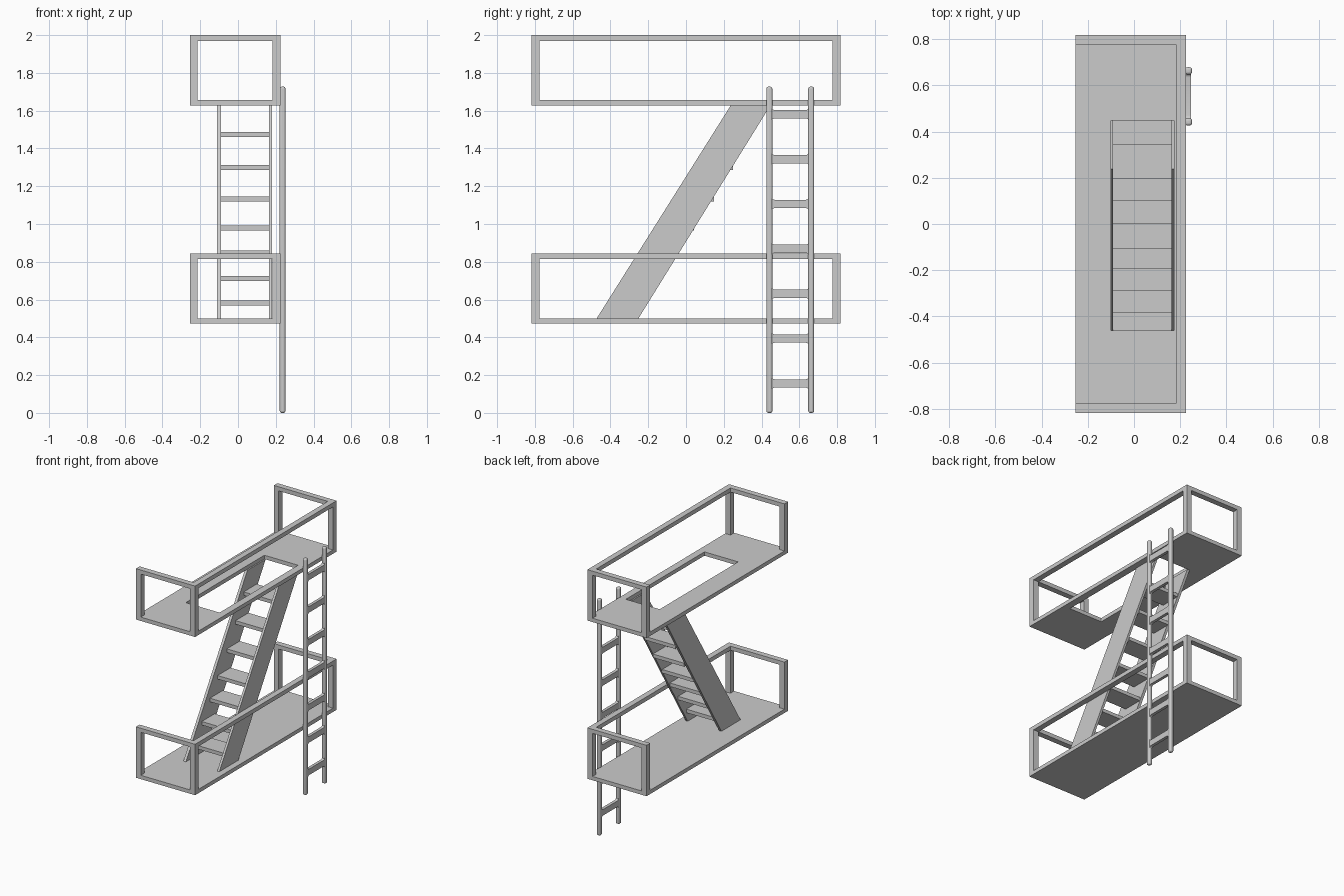
import bpy, bmesh, math
from mathutils import Vector

if "Cube" in bpy.data.objects:
    bpy.data.objects.remove(bpy.data.objects["Cube"])

X0, X1, Y = -0.253, 0.225, 0.817      # platform footprint
T, P, H = 0.028, 0.042, 0.372         # slab thickness, post width, total height


def finish(name, bm):
    bmesh.ops.recalc_face_normals(bm, faces=bm.faces)
    me = bpy.data.meshes.new(name)
    bm.to_mesh(me)
    bm.free()
    ob = bpy.data.objects.new(name, me)
    bpy.context.collection.objects.link(ob)
    return ob


def box(name, x, y, z):
    bm = bmesh.new()
    bmesh.ops.create_cube(bm, size=1)
    for v in bm.verts:
        v.co = [r[0] if c < 0 else r[1] for c, r in zip(v.co, (x, y, z))]
    return finish(name, bm)


def extrude_yz(name, pts, x0, x1):
    """Extrude a (y, z) outline from x0 to x1."""
    bm = bmesh.new()
    f = bm.faces.new([bm.verts.new((x0, y, z)) for y, z in pts])
    ext = bmesh.ops.extrude_face_region(bm, geom=[f])["geom"]
    for v in ext:
        if isinstance(v, bmesh.types.BMVert):
            v.co.x = x1
    return finish(name, bm)


def slab_with_hole(name, xs, ys, z0, z1):
    """Floor slab from a 3x3 grid of faces with the middle one left out."""
    bm = bmesh.new()
    g = [[bm.verts.new((x, y, z0)) for y in ys] for x in xs]
    faces = [bm.faces.new((g[i][j], g[i + 1][j], g[i + 1][j + 1], g[i][j + 1]))
             for i in range(3) for j in range(3) if (i, j) != (1, 1)]
    ext = bmesh.ops.extrude_face_region(bm, geom=faces)["geom"]
    bm.normal_update()
    for v in ext:
        if isinstance(v, bmesh.types.BMVert):
            v.co.z = z1
    # the extrusion keeps the bottom faces only on some paths, so restore them
    bm.verts.ensure_lookup_table()
    for i in range(3):
        for j in range(3):
            q = (g[i][j], g[i + 1][j], g[i + 1][j + 1], g[i][j + 1])
            if (i, j) != (1, 1) and all(v.is_valid for v in q) and not bm.faces.get(q):
                bm.faces.new(q)
    return finish(name, bm)


# Railing around three sides, open on the -x side
def railing(level, z):
    top, low = z + H, z + T
    for sy, end in ((-1, "front"), (1, "back")):
        ys = sorted((sy * Y, sy * (Y - P)))
        box(f"{level}_{end}_rail", (X0, X1), ys, (top - 0.03, top))
        box(f"{level}_{end}_post_outer", (X0, X0 + P - 0.003), ys, (low, top - 0.03))
        box(f"{level}_{end}_post_inner", (X1 - P, X1), ys, (low, top - 0.03))
    box(f"{level}_side_rail", (X1 - P, X1), (-Y + P, Y - P), (top - 0.03, top))


# Platforms
box("lower_floor", (X0, X1), (-Y, Y), (0.472, 0.472 + T))
railing("lower", 0.472)
slab_with_hole("upper_floor", (X0, -0.10, 0.173, X1), (-Y, -0.46, 0.447, Y),
               1.628, 1.628 + T)
railing("upper", 1.628)

# Stair stringers
for name, x0, x1 in (("stringer_left", -0.11, -0.09), ("stringer_right", 0.163, 0.18)):
    extrude_yz(name, [(-0.473, 0.5), (-0.252, 0.5), (0.447, 1.628), (0.237, 1.628)], x0, x1)

# Stair treads (front edge y, centre z)
treads = [(-0.385, 0.582), (-0.29, 0.712), (-0.195, 0.846), (-0.107, 0.978),
          (0.0, 1.132), (0.10, 1.30), (0.195, 1.474)]
for i, (y, z) in enumerate(treads):
    box(f"tread_{i + 1}", (-0.09, 0.163), (y, y + 0.149), (z - 0.013, z + 0.013))

# Ladder rails with rounded edges
for name, y0, y1 in (("ladder_rail_front", 0.426, 0.457), ("ladder_rail_back", 0.647, 0.678)):
    ob = box(name, (0.221, 0.251), (y0, y1), (0, 1.727))
    m = ob.modifiers.new("round", 'BEVEL')
    m.width, m.segments = 0.010, 3

# Ladder rungs with filleted ends
ya, yb, r = 0.454, 0.650, 0.016
for i in range(7):
    z = 0.156 + i * 0.2375
    quarter = [(r * (1 - math.sin(a)), r * (1 - math.cos(a)))
               for a in (k * math.pi / 8 for k in range(5))]
    h = 0.022
    # quarter runs from the rung edge (inside) to the rail (flared outward)
    tl = [(ya + dy, z + h + dz) for dy, dz in quarter]
    tr = [(yb - dy, z + h + dz) for dy, dz in reversed(quarter)]
    br = [(yb - dy, z - h - dz) for dy, dz in quarter]
    bl = [(ya + dy, z - h - dz) for dy, dz in reversed(quarter)]
    extrude_yz(f"ladder_rung_{i + 1}", tl[::-1] + tr[::-1] + br[::-1] + bl[::-1], 0.225, 0.247)

# Smooth the rounded ladder parts only
bpy.ops.object.select_all(action='DESELECT')
for ob in bpy.data.objects:
    if ob.name.startswith("ladder"):
        ob.select_set(True)
        bpy.context.view_layer.objects.active = ob
bpy.ops.object.shade_smooth_by_angle(angle=math.radians(35))
